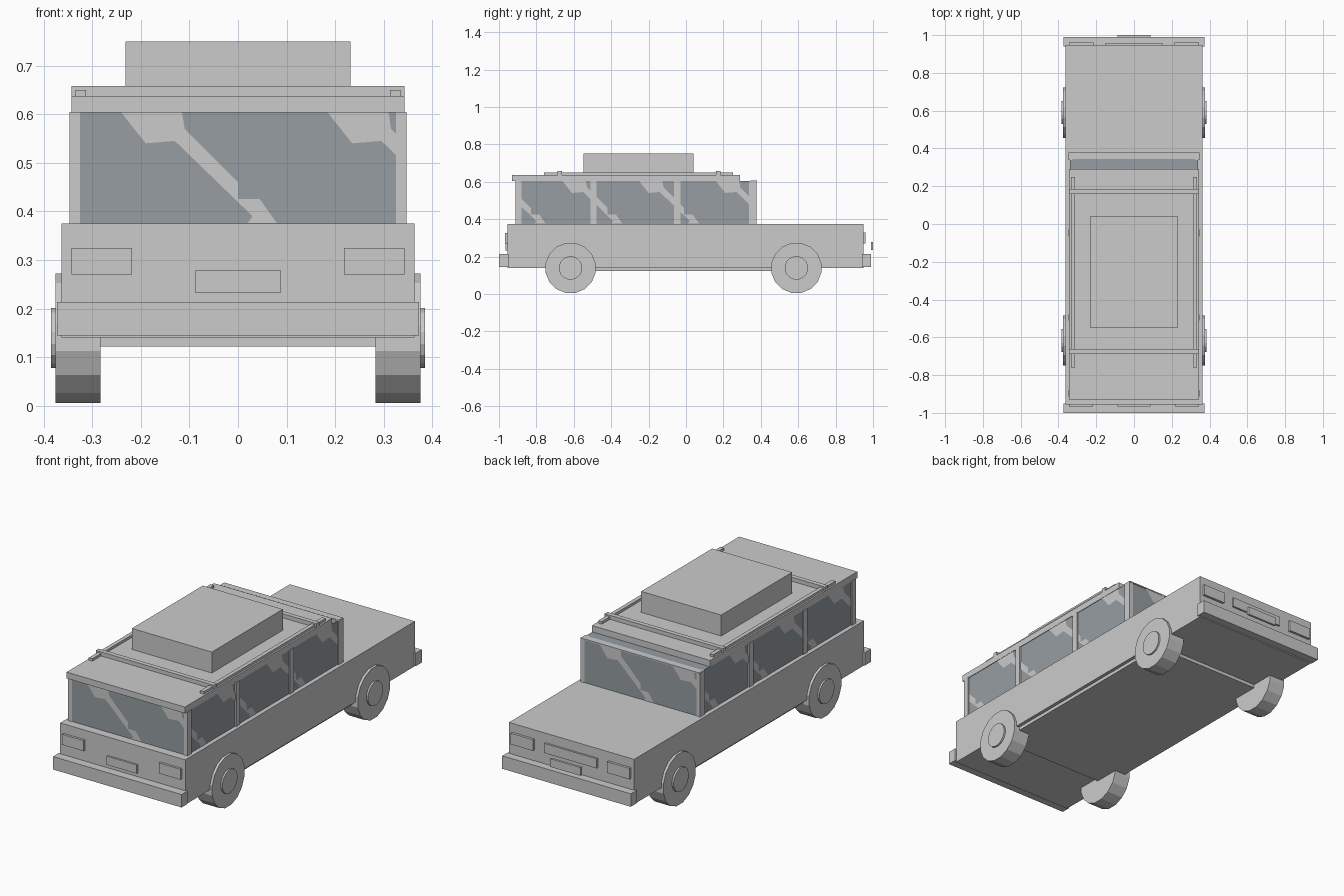
import bpy, bmesh, math
from mathutils import Vector

if "Cube" in bpy.data.objects:
    bpy.data.objects.remove(bpy.data.objects["Cube"])


def material(name, rgb):
    m = bpy.data.materials.new(name)
    m.diffuse_color = (*rgb, 1)
    m.use_nodes = True
    m.node_tree.nodes["Principled BSDF"].inputs["Base Color"].default_value = m.diffuse_color
    return m


GREY = material("light_grey", (0.6, 0.6, 0.6))
GLASS = material("glass_grey", (0.305, 0.34, 0.36))


def finish(name, bm, mat):
    me = bpy.data.meshes.new(name)
    bm.to_mesh(me)
    bm.free()
    me.materials.append(mat)
    ob = bpy.data.objects.new(name, me)
    bpy.context.collection.objects.link(ob)
    return ob


def box(name, x, y, z, mat=GREY):
    """Box from (min, max) pairs."""
    bm = bmesh.new()
    bmesh.ops.create_cube(bm, size=1)
    for v in bm.verts:
        v.co = Vector([(a + b) / 2 + c * (b - a) for (a, b), c in zip((x, y, z), v.co)])
    return finish(name, bm, mat)


def cylinder(name, x, y, z, r, sides):
    """Cylinder along x with flat facets."""
    bm = bmesh.new()
    bmesh.ops.create_cone(bm, cap_ends=True, segments=sides, radius1=r, radius2=r, depth=1)
    turn = math.pi / sides
    for v in bm.verts:
        a = math.atan2(v.co.y, v.co.x) + turn
        v.co = Vector(((x[0] + x[1]) / 2 + v.co.z * (x[1] - x[0]),
                       y + r * math.cos(a), z + r * math.sin(a)))
    bmesh.ops.recalc_face_normals(bm, faces=bm.faces)
    return finish(name, bm, GREY)


# Lower body, chassis and bumpers
box("body", (-.363, .363), (-.955, .948), (.14, .375))
box("chassis", (-.345, .345), (-.62, .60), (.122, .15))
box("rear_bumper", (-.373, .373), (-1.0, -.95), (.145, .213))
box("front_bumper", (-.373, .373), (.94, .99), (.145, .213))

# Glass cabin, with a grey top edge over the windscreen
box("cabin_glass", (-.34, .34), (-.91, .376), (.37, .604), GLASS)
box("windscreen_top_edge", (-.342, .342), (.345, .38), (.6, .606))

# Roof and luggage on it
box("roof", (-.343, .343), (-.93, .29), (.604, .637))
box("roof_box", (-.232, .232), (-.548, .04), (.64, .75))
for y in (-.675, .172):
    box("roof_crossbar", (-.343, .343), (y - .012, y + .012), (.637, .658))

# Mirrored parts: pillars, rails, lamps, wheels
for s in (-1, 1):
    def side(a, b):
        return tuple(sorted((s * a, s * b)))
    for a, b in ((-.912, -.88), (-.51, -.478), (-.065, -.03), (.338, .378)):
        box("pillar", side(.325, .347), (a, b), (.37, .605))
    box("roof_rail", side(.313, .334), (-.76, .25), (.632, .65))
    box("tail_lamp", side(.218, .343), (-.967, -.95), (.27, .325))
    box("head_lamp", side(.215, .345), (.94, .961), (.27, .328))
    for y in (-.617, .59):
        cylinder("tyre", side(.283, .376), y, .139, .136, 16)
        cylinder("hub", side(.36, .385), y, .139, .063, 16)

# Grille and plates
box("grille", (-.152, .152), (.94, .958), (.275, .325))
box("rear_plate", (-.088, .088), (-.965, -.95), (.233, .278))
box("front_plate", (-.088, .088), (.988, 1.0), (.235, .278))

# Diagonal reflection streaks on the glass: u runs to the right seen from outside
STREAK = [(0, .603), (.05, .54), (.11, .545), (.27, .39), (.26, .376), (.32, .376),
          (.285, .425), (.24, .425), (.24, .46), (.13, .57), (.125, .603)]


def streaks(name, starts, lo, hi, place):
    for t in starts:
        bm = bmesh.new()
        bm.faces.new([bm.verts.new((t + u, 0, z)) for u, z in STREAK])
        for edge, sign in ((lo, -1), (hi, 1)):
            bmesh.ops.bisect_plane(bm, geom=bm.verts[:] + bm.edges[:] + bm.faces[:],
                                   plane_co=(edge, 0, 0), plane_no=(sign, 0, 0),
                                   clear_outer=True)
        for v in bm.verts:
            v.co = place(v.co.x, v.co.z)
        finish(name, bm, GREY)


streaks("rear_glass_streak", (-.24, .185), -.338, .338, lambda u, z: Vector((u, -.9125, z)))
streaks("windscreen_streak", (-.24, .185), -.338, .338, lambda u, z: Vector((-u, .3785, z)))
streaks("right_glass_streak", (-1.07, -.66, -.25, .16), -.905, .37,
        lambda u, z: Vector((.3425, u, z)))
streaks("left_glass_streak", (-.54, -.13, .28, .69), -.37, .905,
        lambda u, z: Vector((-.3425, -u, z)))
